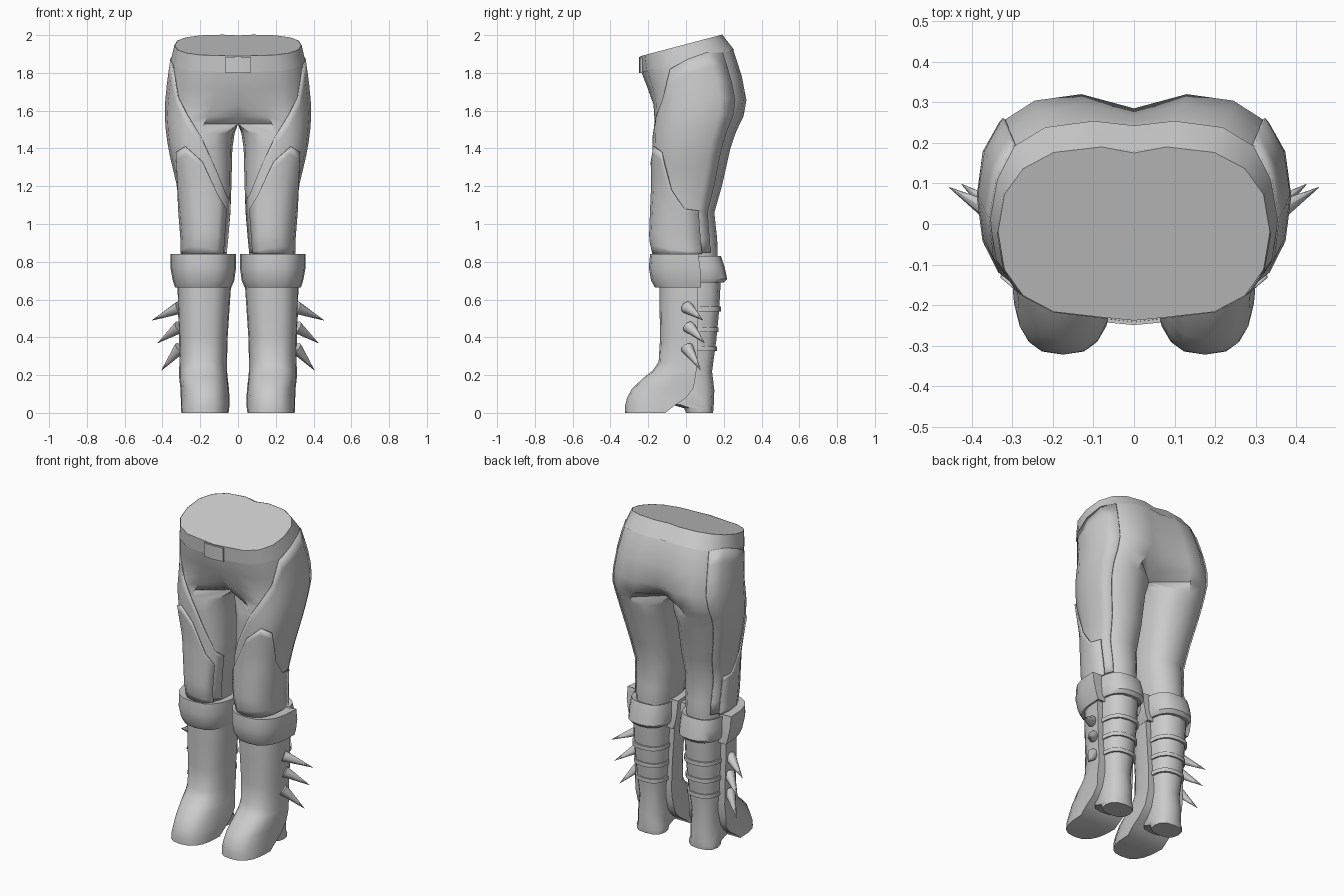
import bpy, bmesh, math
from mathutils import Vector

if "Cube" in bpy.data.objects:
    bpy.data.objects.remove(bpy.data.objects["Cube"])

grey = bpy.data.materials.new("plain_grey")
grey.diffuse_color = (0.6, 0.6, 0.6, 1)
grey.use_nodes = True
grey.node_tree.nodes["Principled BSDF"].inputs["Base Color"].default_value = grey.diffuse_color


def spow(v, p):
    return math.copysign(abs(v) ** p, v)


def make(name, rings, closed=True, caps=True, mirror=True, thick=0, angle=40):
    """Loft rings of points into one part, mirrored to the other leg."""
    bm = bmesh.new()
    rows = [[bm.verts.new(p) for p in r] for r in rings]
    n = len(rows[0])
    for a, b in zip(rows, rows[1:]):
        for i in range(n if closed else n - 1):
            j = (i + 1) % n
            bm.faces.new((a[i], a[j], b[j], b[i]))
    if caps:
        bm.faces.new(rows[0])
        bm.faces.new(rows[-1])
    # drop the faces lying in the mirror plane
    inner = [f for f in bm.faces if all(abs(v.co.x) < 1e-5 for v in f.verts)]
    bmesh.ops.delete(bm, geom=inner, context='FACES')
    bmesh.ops.recalc_face_normals(bm, faces=bm.faces)
    me = bpy.data.meshes.new(name)
    bm.to_mesh(me)
    bm.free()
    me.materials.append(grey)
    ob = bpy.data.objects.new(name, me)
    bpy.context.collection.objects.link(ob)
    bpy.ops.object.select_all(action='DESELECT')
    ob.select_set(True)
    bpy.context.view_layer.objects.active = ob
    bpy.ops.object.shade_smooth_by_angle(angle=math.radians(angle))
    if thick:
        s = ob.modifiers.new("thickness", 'SOLIDIFY')
        s.thickness, s.offset = thick, 0
    if mirror:
        ob.modifiers.new("mirror", 'MIRROR')
    return ob


N = 16  # points around a leg, 0 is the front, 8 the back, 9-15 the inside


def leg_ring(z, tilt, cx, xin, xout, yf, yb, inf, inb, grow=0):
    cy, ry = (yf + yb) / 2, (yb - yf) / 2
    pts = []
    for k in range(N):
        a = math.pi * k / 8 - math.pi / 2
        c, s = spow(math.cos(a), .8), spow(math.sin(a), .85)
        if k > 8 and xin == 0:          # pelvis: close on the mirror plane
            x, y = 0, inb + (inf - inb) * (k - 9) / 6
        else:
            x = cx + c * ((xout - cx) if k <= 8 else (cx - xin))
            y = cy + s * ry
        d = Vector((x - cx, y - cy, 0)).normalized() * grow
        pts.append(Vector((x + d.x, y + d.y, z + tilt * y)))
    return pts


def leg(z, xin, xout, yf, yb):
    return (z, 0, (xin + xout) / 2, xin, xout, yf, yb, 0, 0)


# height, tilt, centre, inner x, outer x, front, back, crease front, crease back
SECT = [
    (1.952, .265, .08, 0, .335, -.23, .19, -.238, .175),
    (1.86, .25, .10, 0, .352, -.218, .25, -.235, .235),
    (1.74, .15, .12, 0, .368, -.19, .295, -.20, .265),
    (1.64, .05, .13, 0, .378, -.172, .32, -.165, .285),
    (1.57, 0, .16, 0, .380, -.168, .305, -.11, .22),
    (1.53, 0, .18, 0, .378, -.168, .285, -.04, .13),
    leg(1.48, .018, .372, -.17, .262), leg(1.4, .03, .362, -.17, .235),
    leg(1.2, .035, .315, -.167, .19), leg(1.06, .04, .298, -.173, .15),
    leg(.92, .052, .287, -.178, .165), leg(.84, .06, .285, -.16, .168),
    leg(.66, .08, .27, -.12, .16)]

make("trousers", [leg_ring(*s) for s in SECT])


def surface(z, k, grow):
    """Point on the trouser surface at a height and column."""
    for a, b in zip(SECT, SECT[1:]):
        if a[0] >= z >= b[0]:
            t = (a[0] - z) / (a[0] - b[0])
            return leg_ring(*a, grow)[k].lerp(leg_ring(*b, grow)[k], t)


def panel(name, tops, bottom, grow):
    rows = []
    for i in range(15):
        rows.append([surface(t + (bottom - t) * i / 14, k, grow) for k, t in tops])
    make(name, rings=rows, closed=False, caps=False, thick=.008)


# overlaid panels on thigh and knee
panel("thigh_panel", [(13, 1.12), (14, 1.16), (15, 1.28), (0, 1.46), (1, 1.57), (2, 1.68),
                      (3, 1.84), (4, 1.87), (5, 1.88), (6, 1.86)], .85, .004)
panel("knee_panel", [(14, 1.08), (15, 1.15), (0, 1.33), (1, 1.41), (2, 1.38),
                     (3, 1.18), (4, 1.08), (5, 1.07)], .84, .014)


# belt band and buckle
def belt_row(s, grow):
    r = leg_ring(*s, grow)
    return [Vector((0, r[15].y - grow, r[15].z))] + r[:9] + [Vector((0, r[9].y + grow, r[9].z))]


make("belt", [belt_row(SECT[0], .002), belt_row(SECT[1], .004)], closed=False, caps=False)
make("buckle", [[(0, -.249, z), (.065, -.243, z), (.065, -.225, z), (0, -.225, z)]
                for z in (1.885, 1.80)], angle=20)


def half_ring(z, xin, xout, y_tip, y_end, p=.75, n=10):
    """Half oval, flat at y_end and reaching out to y_tip."""
    cx, rx = (xin + xout) / 2, (xout - xin) / 2
    return [Vector((cx - rx * spow(math.cos(math.pi * i / n), p),
                    y_end + (y_tip - y_end) * math.sin(math.pi * i / n) ** p, z))
            for i in range(n + 1)]


def oval(z, xin, xout, yf, yb, n=12):
    cx, rx, cy, ry = (xin + xout) / 2, (xout - xin) / 2, (yf + yb) / 2, (yb - yf) / 2
    return [Vector((cx + rx * spow(math.cos(2 * math.pi * i / n), .8),
                    cy + ry * spow(math.sin(2 * math.pi * i / n), .8), z)) for i in range(n)]


# boot: front shell with the toe, then the narrower calf with the heel
make("boot_front", [half_ring(*r) for r in [
    (.70, .035, .32, -.14, .06), (.55, .045, .318, -.14, .06), (.40, .055, .312, -.137, .06),
    (.27, .058, .310, -.145, .06), (.225, .058, .312, -.175, .055), (.19, .055, .312, -.22, .05),
    (.13, .048, .305, -.285, .04), (.08, .045, .303, -.312, 0), (.04, .045, .303, -.322, -.06),
    (0, .05, .30, -.322, -.11)]], angle=45)
make("boot_calf", [oval(*r) for r in [
    (.72, .07, .285, -.05, .185), (.55, .075, .282, -.05, .176), (.38, .085, .275, -.05, .16),
    (.22, .10, .262, -.05, .138), (.12, .095, .268, -.07, .15), (.045, .09, .272, -.08, .147),
    (.025, .09, .272, -.01, .146), (0, .092, .27, 0, .143)]], angle=45)

# cuffs
make("front_cuff", [half_ring(*r) for r in [
    (.835, .04, .31, -.16, .06), (.84, .01, .358, -.19, .065), (.77, .01, .358, -.197, .075),
    (.70, .02, .345, -.185, .08), (.665, .035, .333, -.165, .08), (.67, .06, .30, -.14, .07)]])
make("rear_cuff", [half_ring(*r) for r in [
    (.82, .07, .28, .16, .04), (.83, .05, .30, .185, .04), (.77, .045, .305, .205, .04),
    (.71, .045, .305, .218, .04), (.69, .06, .295, .20, .04)]])

# straps across the calf
for i, (z, y) in enumerate([(.55, .184), (.44, .172), (.34, .163)]):
    make(f"strap_{i + 1}", [half_ring(h, .068 + .006 * i, .29 - .006 * i, y, .05)
                            for h in (z + .012, z - .012)], angle=30)

# spikes on the outside of the boot
for i, (base, tip) in enumerate([((.31, .005, .558), (.455, .09, .49)),
                                 ((.31, .015, .455), (.425, .098, .37)),
                                 ((.305, .005, .345), (.405, .078, .225))]):
    base, tip = Vector(base), Vector(tip)
    q = (tip - base).to_track_quat('Z', 'Y')
    make(f"spike_{i + 1}", [[c + q @ Vector((r * math.cos(a * math.pi / 4),
                                             r * math.sin(a * math.pi / 4), 0)) for a in range(8)]
                            for c, r in ((base, .035), (tip, .001))], angle=50)
